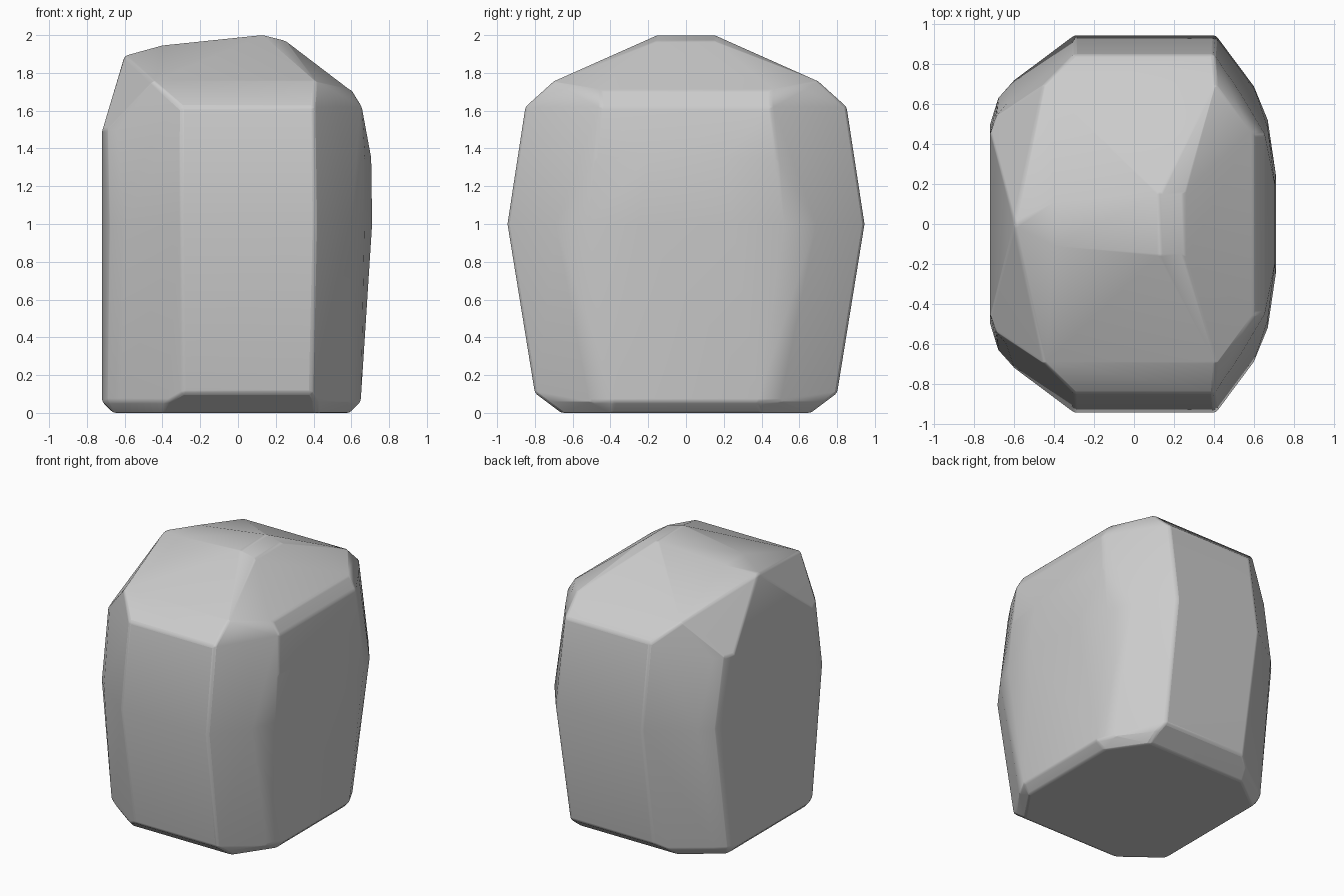
import bpy, bmesh, math

cube = bpy.data.objects.get("Cube")
if cube:
    bpy.data.objects.remove(cube)

# Half outlines (x, y) of the boulder, one list per height
outlines = {
    0.0: [(-.66, .46), (-.4, .66), (.41, .66), (.59, .4)],
    .06: [(-.72, .42), (-.69, .5), (-.62, .56), (-.37, .74), (.41, .74), (.59, .5), (.65, .38)],
    .105: [(-.29, .8), (.39, .8)],
    1.0: [(-.72, .5), (-.68, .63), (-.6, .72), (-.3, .945), (.41, .945),
          (.6, .69), (.67, .52), (.71, .25)],
    1.35: [(.705, .2), (.67, .48)],
    1.5: [(-.72, .46), (-.69, .54), (-.64, .6)],
    1.62: [(-.3, .85), (.4, .85), (.53, .66), (.655, .45)],
    1.71: [(.5, .63), (.6, .45)],
    1.755: [(-.45, .7), (.41, .7)],
    1.89: [(-.6, .01)],
    1.945: [(-.4, .11)],
    1.97: [(.25, .15)],
    2.0: [(.13, .15)],
}

# Wrap a skin around the mirrored outlines
bm = bmesh.new()
for z, points in outlines.items():
    for x, y in points:
        for side in (-1, 1):
            bm.verts.new((x, side * y, z))
hull = bmesh.ops.convex_hull(bm, input=bm.verts)
loose = {v for v in hull["geom_interior"] + hull["geom_unused"]
         if isinstance(v, bmesh.types.BMVert)}
bmesh.ops.delete(bm, geom=list(loose), context='VERTS')
bmesh.ops.dissolve_limit(bm, angle_limit=math.radians(2),
                         verts=bm.verts, edges=bm.edges)
bmesh.ops.recalc_face_normals(bm, faces=bm.faces)

mesh = bpy.data.meshes.new("boulder")
bm.to_mesh(mesh)
bm.free()
boulder = bpy.data.objects.new("boulder", mesh)
bpy.context.collection.objects.link(boulder)

# Plain grey stone
stone = bpy.data.materials.new("grey stone")
stone.use_nodes = True
colour = (.6, .6, .6, 1)
stone.diffuse_color = colour
stone.node_tree.nodes["Principled BSDF"].inputs["Base Color"].default_value = colour
mesh.materials.append(stone)

# Narrow worn edges, with large facets kept flat
bpy.context.view_layer.objects.active = boulder
boulder.select_set(True)
bpy.ops.object.shade_smooth_by_angle(angle=math.radians(35))
worn = boulder.modifiers.new("worn edges", 'BEVEL')
worn.width = .015
worn.segments = 2
worn.limit_method = 'ANGLE'
worn.angle_limit = math.radians(18)
facets = boulder.modifiers.new("flat facets", 'WEIGHTED_NORMAL')
facets.keep_sharp = True
